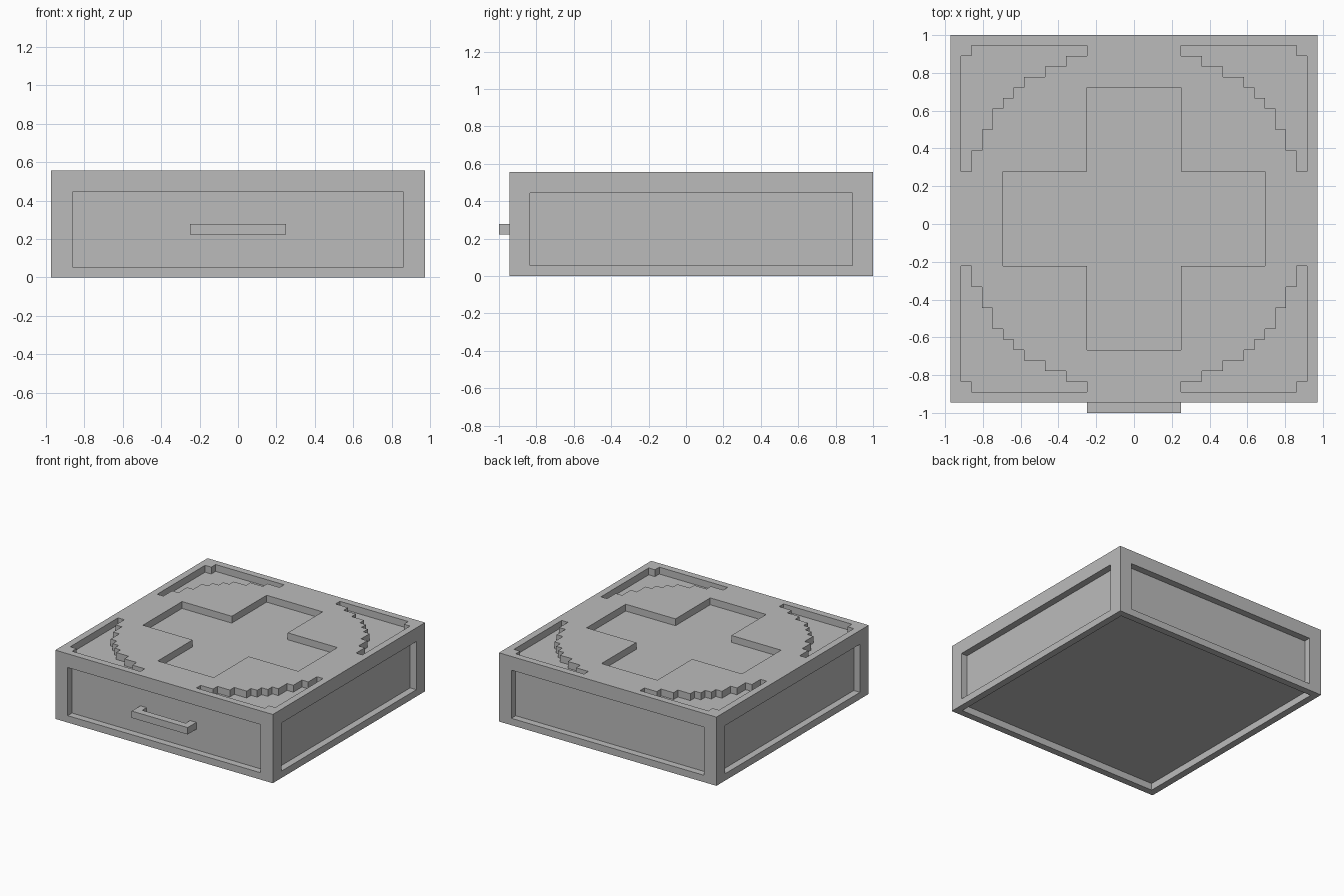
import bpy
import bmesh

if "Cube" in bpy.data.objects:
    bpy.data.objects.remove(bpy.data.objects["Cube"], do_unlink=True)

U = 1 / 18        # one block of the design grid
MID = 0.5         # the case centre in y, in blocks
HALF = 17.5       # half width of the case, in blocks

grey = bpy.data.materials.new("plain_grey")
grey.use_nodes = True
grey.diffuse_color = (0.5, 0.5, 0.5, 1)
grey.node_tree.nodes["Principled BSDF"].inputs["Base Color"].default_value = (0.5, 0.5, 0.5, 1)


def prism(name, outline, z0, z1):
    """Extrude a flat outline, given in blocks around the case centre."""
    bm = bmesh.new()
    face = bm.faces.new([bm.verts.new((x * U, (y + MID) * U, z0 * U)) for x, y in outline])
    top = bmesh.ops.extrude_face_region(bm, geom=[face])["geom"]
    verts = [v for v in top if isinstance(v, bmesh.types.BMVert)]
    bmesh.ops.translate(bm, verts=verts, vec=(0, 0, (z1 - z0) * U))
    bmesh.ops.recalc_face_normals(bm, faces=bm.faces)
    mesh = bpy.data.meshes.new(name)
    bm.to_mesh(mesh)
    bm.free()
    mesh.materials.append(grey)
    obj = bpy.data.objects.new(name, mesh)
    bpy.context.collection.objects.link(obj)
    return obj


def box(name, x0, x1, y0, y1, z0, z1):
    return prism(name, [(x0, y0), (x1, y0), (x1, y1), (x0, y1)], z0, z1)


def cut(target, cutter):
    """Subtract the cutter from the target, then delete the cutter."""
    cutter.hide_render = True
    mod = target.modifiers.new("cut", 'BOOLEAN')
    mod.operation, mod.solver, mod.object = 'DIFFERENCE', 'EXACT', cutter
    bpy.context.view_layer.objects.active = target
    bpy.ops.object.modifier_apply(modifier=mod.name)
    bpy.data.objects.remove(cutter, do_unlink=True)


# Inner case whose sides form the recessed panels
INNER = HALF - 1
box("inner_case", -INNER, INNER, -INNER, INNER, 1, 8)

# Corner posts, and the rim round the hollow underside
for sx, side in ((-1, "right"), (1, "left")):
    for sy, end in ((-1, "front"), (1, "back")):
        xs = sorted((sx * (HALF - 2), sx * HALF))
        ys = sorted((sy * (HALF - 2), sy * HALF))
        box(f"{end}_{side}_post", *xs, *ys, 1, 8)
    box(f"{side}_bottom_rail", *sorted((sx * INNER, sx * HALF)), -HALF, HALF, 0, 1)
for sy, end in ((-1, "front"), (1, "back")):
    box(f"{end}_bottom_rail", -INNER, INNER, *sorted((sy * INNER, sy * HALF)), 0, 1)

# Top plate
plate = box("top_plate", -HALF, HALF, -HALF, HALF, 8, 10)

# Cross-shaped pocket in the top
A, B = 4.5, 12.5
quarter = [(B, -A), (B, A), (A, A)]
cross = []
for _ in range(4):
    cross += quarter
    quarter = [(-y, x) for x, y in quarter]
cut(plate, prism("cross_cutter", cross, 9, 11))

# Corner pockets, bounded inside by a stepped circle
steps = [(4.5, 15.5), (6.5, 14.5), (8.5, 13.5), (10.5, 12.5), (11.5, 11.5),
         (12.5, 10.5), (13.5, 8.5), (14.5, 6.5), (15.5, 4.5)]
pocket = []
for i, (x, y) in enumerate(steps):
    pocket.append((x, y))
    if i + 1 < len(steps):
        pocket.append((steps[i + 1][0], y))
pocket += [(16.5, 4.5), (16.5, 15.5), (15.5, 15.5), (15.5, 16.5), (4.5, 16.5)]
for sx in (-1, 1):
    for sy in (-1, 1):
        cut(plate, prism("pocket_cutter", [(x * sx, y * sy) for x, y in pocket], 9, 11))

# Drawer handle, a bar on two short arms
front = -HALF
prism("handle", [(-4.5, front - 1), (4.5, front - 1), (4.5, front + 1), (3.5, front + 1),
                 (3.5, front), (-3.5, front), (-3.5, front + 1), (-4.5, front + 1)], 4, 5)
